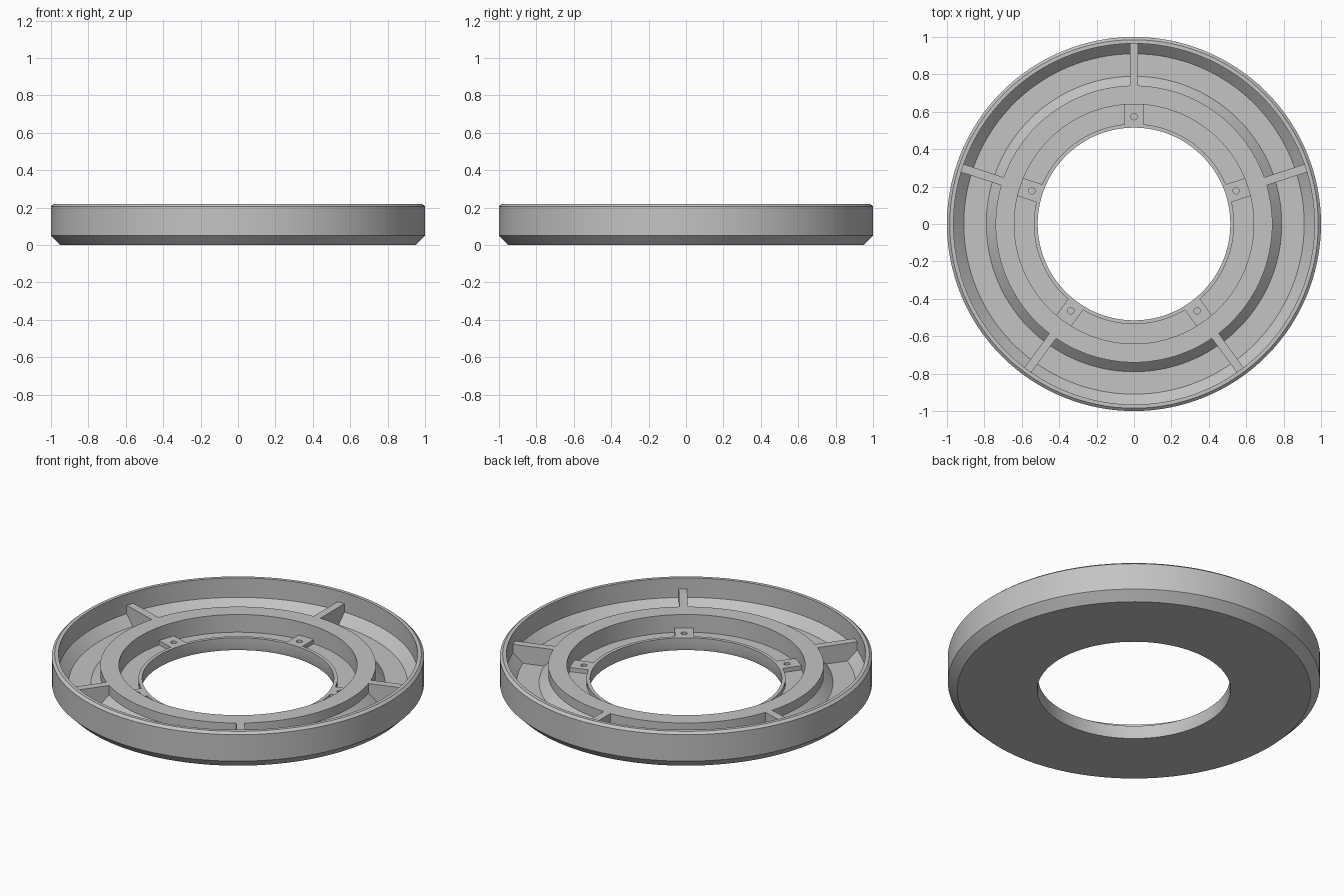
import bpy, bmesh, math
from mathutils import Matrix, Vector

cube = bpy.data.objects.get("Cube")
if cube:
    bpy.data.objects.remove(cube, do_unlink=True)

grey = bpy.data.materials.new("plain_grey")
grey.use_nodes = True
colour = (0.55, 0.55, 0.55, 1)
grey.diffuse_color = colour
grey.node_tree.nodes["Principled BSDF"].inputs["Base Color"].default_value = colour

FLOOR, LIP, RING, TOP = 0.05, 0.075, 0.155, 0.22
ANGLES = [math.radians(90 + 72 * i) for i in range(5)]


def finish(bm, name, smooth=False):
    bmesh.ops.recalc_face_normals(bm, faces=bm.faces)
    mesh = bpy.data.meshes.new(name)
    bm.to_mesh(mesh)
    bm.free()
    mesh.materials.append(grey)
    obj = bpy.data.objects.new(name, mesh)
    bpy.context.collection.objects.link(obj)
    if smooth:
        bpy.ops.object.select_all(action="DESELECT")
        obj.select_set(True)
        bpy.context.view_layer.objects.active = obj
        bpy.ops.object.shade_smooth_by_angle(angle=math.radians(25))
    return obj


def lathe(name, profile, steps=128):
    bm = bmesh.new()
    verts = [bm.verts.new((r, 0, z)) for r, z in profile]
    edges = [bm.edges.new((verts[i - 1], verts[i])) for i in range(len(verts))]
    bmesh.ops.spin(bm, geom=verts + edges, cent=(0, 0, 0), axis=(0, 0, 1),
                   angle=math.tau, steps=steps, use_duplicate=False)
    bmesh.ops.remove_doubles(bm, verts=bm.verts, dist=1e-4)
    return finish(bm, name, True)


def radial_boxes(name, r0, r1, width, z0, z1):
    bm = bmesh.new()
    for a in ANGLES:
        mat = (Matrix.Rotation(a, 4, "Z")
               @ Matrix.Translation(((r0 + r1) / 2, 0, (z0 + z1) / 2))
               @ Matrix.Diagonal(Vector((r1 - r0, width, z1 - z0, 1))))
        bmesh.ops.create_cube(bm, size=1, matrix=mat)
    return finish(bm, name)


# Housing: chamfered outer wall, floor, raised middle ring and inner lip
lathe("ring_housing", [
    (0.52, 0), (0.95, 0), (1, 0.05), (1, 0.207), (0.985, TOP), (0.965, TOP),
    (0.965, 0.105), (0.91, FLOOR), (0.79, FLOOR), (0.74, 0.10), (0.74, RING),
    (0.64, RING), (0.64, FLOOR), (0.535, FLOOR), (0.535, LIP), (0.515, LIP),
    (0.515, 0.02)])

# Ribs joining the middle ring to the outer wall
radial_boxes("support_ribs", 0.739, 0.968, 0.045, 0.03, RING)

# Screw pads with drilled holes
pads = radial_boxes("screw_pads", 0.533, 0.645, 0.1, 0.04, LIP)
bm = bmesh.new()
for a in ANGLES:
    place = Matrix.Translation((0.574 * math.cos(a), 0.574 * math.sin(a), LIP))
    bmesh.ops.create_cone(bm, cap_ends=True, segments=24, radius1=0.017,
                          radius2=0.017, depth=0.2, matrix=place)
drill = finish(bm, "screw_hole_cutter")
drill.hide_render = True
drill.hide_viewport = True
cut = pads.modifiers.new("screw_holes", "BOOLEAN")
cut.operation = "DIFFERENCE"
cut.solver = "EXACT"
cut.object = drill
